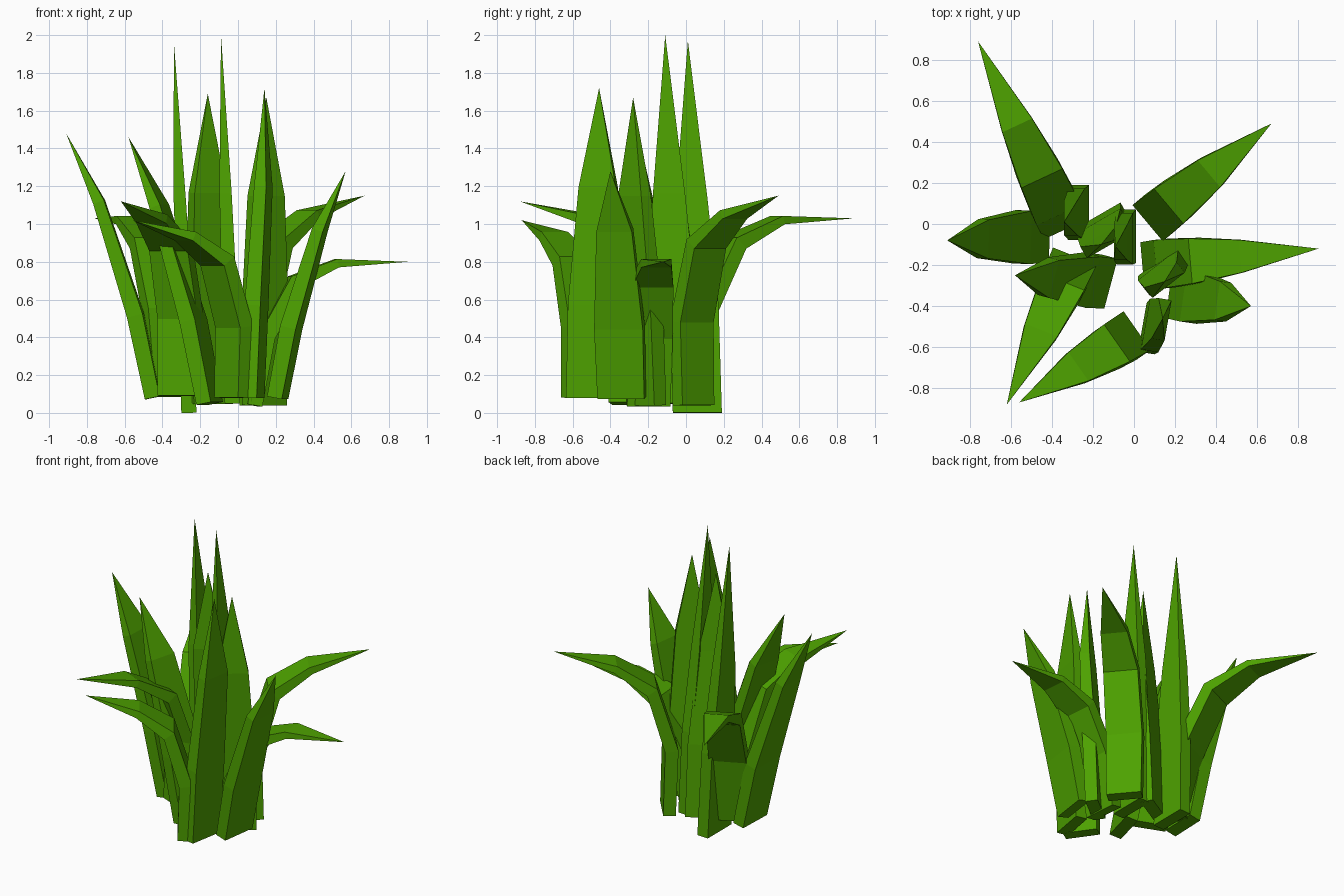
import bpy, bmesh
from math import sin, cos, radians
from mathutils import Vector

if "Cube" in bpy.data.objects:
    bpy.data.objects.remove(bpy.data.objects["Cube"])

green = bpy.data.materials.new("leaf_green")
green.diffuse_color = (0.075, 0.36, 0.0, 1)
green.use_nodes = True
green.node_tree.nodes["Principled BSDF"].inputs["Base Color"].default_value = green.diffuse_color

# Profiles: (fraction of reach, fraction of height, width, thickness)
UPRIGHT = [(0, 0, .26, .08), (.25, .29, .25, .08), (.6, .57, .17, .065), (1, 1, 0, 0)]
STURDY = [(0, 0, .24, .08), (.3, .30, .25, .085), (.9, .68, .20, .065), (1, 1, 0, 0)]
LEANING = [(0, 0, .25, .08), (.2, .31, .26, .085), (.62, .74, .19, .06), (1, 1, 0, 0)]
DROOPING = [(0, 0, .23, .08), (.08, .48, .24, .085), (.27, .86, .22, .08),
            (.54, .99, .16, .045), (1, 1, 0, 0)]
RISING = [(0, 0, .22, .08), (-.02, .40, .23, .085), (.15, .77, .22, .08),
          (.47, .91, .17, .05), (1, 1, 0, 0)]


def blade(name, profile, base, tip, azimuth):
    """Flat four-sided blade that bends along its profile and tapers to a point."""
    a = radians(azimuth)
    side = Vector((-sin(a), cos(a), 0))
    base, tip = Vector(base), Vector(tip)
    d = tip - base
    pts = [base + Vector((d.x * r, d.y * r, d.z * h)) for r, h, _, _ in profile]
    bm = bmesh.new()
    prev = None
    for i, (p, (_, _, w, t)) in enumerate(zip(pts, profile)):
        if w == 0:
            top = bm.verts.new(p)
            for k in range(4):
                bm.faces.new((prev[k], prev[(k + 1) % 4], top))
            break
        tangent = (pts[i + 1] - p).normalized()
        if i:
            tangent = (tangent + (p - pts[i - 1]).normalized()).normalized()
        out = side.cross(tangent).normalized()
        ring = [bm.verts.new(p + side * w / 2 * u + out * t / 2 * v)
                for u, v in ((-1, 1), (1, 1), (1, -1), (-1, -1))]
        if prev:
            for k in range(4):
                j = (k + 1) % 4
                bm.faces.new((prev[k], prev[j], ring[j], ring[k]))
        else:
            bm.faces.new(ring)
        prev = ring
    bmesh.ops.recalc_face_normals(bm, faces=bm.faces)
    mesh = bpy.data.meshes.new(name)
    bm.to_mesh(mesh)
    bm.free()
    mesh.materials.append(green)
    bpy.context.collection.objects.link(bpy.data.objects.new(name, mesh))


# Drooping outer blades
blade("droop_back_left", DROOPING, (-.35, .01, .09), (-.76, .89, 1.03), 115)
blade("droop_back_right", RISING, (.11, .04, .04), (.67, .49, 1.15), 40)
blade("droop_right", DROOPING, (.08, -.20, .04), (.90, -.12, .80), 5)
blade("droop_front", RISING, (-.03, -.55, .08), (-.56, -.87, 1.02), 215)
blade("droop_front_left", RISING, (-.31, -.21, .09), (-.62, -.88, 1.12), 248)

# Leaning blades
blade("lean_right", LEANING, (.21, -.34, .08), (.57, -.40, 1.28), -8)
blade("lean_left", LEANING, (-.45, -.06, .08), (-.91, -.08, 1.48), 178)
blade("lean_middle", LEANING, (-.15, -.28, .05), (-.58, -.25, 1.46), 165)

# Upright centre blades
blade("upright_left", UPRIGHT, (-.26, .06, 0), (-.34, .01, 1.97), 180)
blade("upright_centre", UPRIGHT, (-.03, -.06, .05), (-.09, -.11, 2.0), 180)
blade("upright_inner", STURDY, (-.15, .01, .05), (-.16, -.10, 1.69), -60)
blade("upright_right", STURDY, (.14, -.21, .04), (.15, -.28, 1.67), -52)
blade("upright_front", STURDY, (.08, -.51, .08), (.14, -.46, 1.72), -10)
